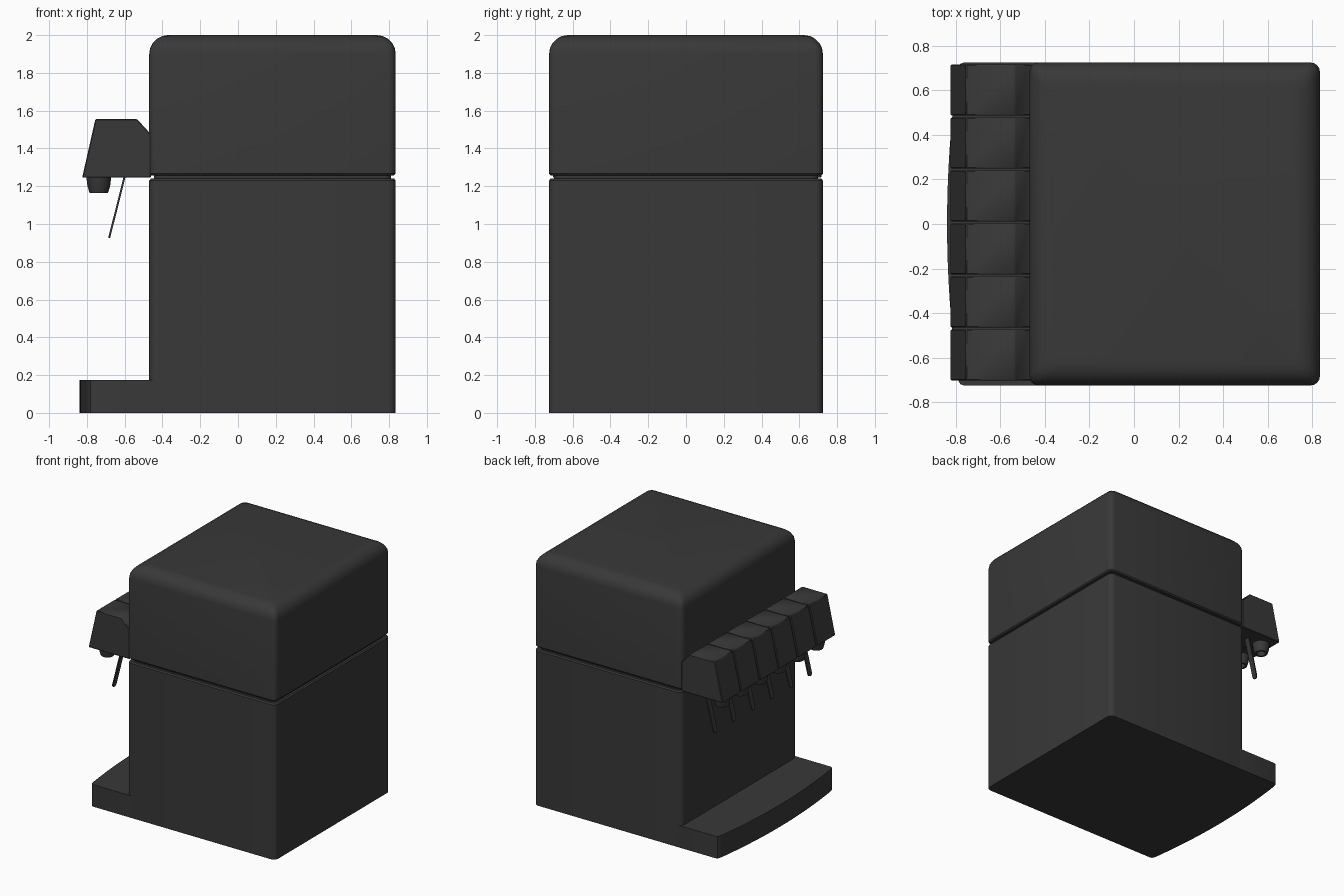
import bpy, bmesh, math
from mathutils import Vector

if "Cube" in bpy.data.objects:
    bpy.data.objects.remove(bpy.data.objects["Cube"])

X0, X1, HY = -0.47, 0.835, 0.725      # cabinet extents


def finish(bm, name, smooth=True):
    bmesh.ops.recalc_face_normals(bm, faces=bm.faces)
    me = bpy.data.meshes.new(name)
    bm.to_mesh(me)
    bm.free()
    ob = bpy.data.objects.new(name, me)
    bpy.context.collection.objects.link(ob)
    m = bpy.data.materials.get("charcoal") or bpy.data.materials.new("charcoal")
    m.diffuse_color = (0.04, 0.04, 0.04, 1)
    m.use_nodes = True
    m.node_tree.nodes["Principled BSDF"].inputs["Base Color"].default_value = m.diffuse_color
    me.materials.append(m)
    if smooth:
        bpy.ops.object.select_all(action='DESELECT')
        ob.select_set(True)
        bpy.context.view_layer.objects.active = ob
        bpy.ops.object.shade_smooth_by_angle(angle=math.radians(35))
    return ob


def loft(name, rings):
    """Skin a list of equal-length point rings and cap both ends."""
    bm = bmesh.new()
    vs = [[bm.verts.new(p) for p in r] for r in rings]
    n = len(vs[0])
    for a, b in zip(vs, vs[1:]):
        for i in range(n):
            j = (i + 1) % n
            bm.faces.new((a[i], a[j], b[j], b[i]))
    bm.faces.new(vs[0])
    bm.faces.new(vs[-1])
    return finish(bm, name)


def rounded_rect(inset, z, r=0.04, seg=4):
    """Cabinet outline with rounded corners, shrunk by inset."""
    x0, x1, hy = X0 + inset, X1 - inset, HY - inset
    pts = []
    corners = [(x1 - r, hy - r), (x0 + r, hy - r), (x0 + r, r - hy), (x1 - r, r - hy)]
    for k, (cx, cy) in enumerate(corners):
        for i in range(seg + 1):
            a = math.pi / 2 * (k + i / seg)
            pts.append((cx + r * math.cos(a), cy + r * math.sin(a), z))
    return pts


def prism(name, pts, vec, bevel=0.0):
    bm = bmesh.new()
    f = bm.faces.new([bm.verts.new(p) for p in pts])
    ext = bmesh.ops.extrude_face_region(bm, geom=[f], use_keep_orig=True)
    verts = [v for v in ext["geom"] if isinstance(v, bmesh.types.BMVert)]
    bmesh.ops.translate(bm, verts=verts, vec=Vector(vec))
    bmesh.ops.recalc_face_normals(bm, faces=bm.faces)
    if bevel:
        bmesh.ops.bevel(bm, geom=list(bm.edges), offset=bevel, segments=1, affect='EDGES')
    return finish(bm, name)


def circle(cx, cy, r, z, n=16):
    return [(cx + r * math.cos(2 * math.pi * i / n),
             cy + r * math.sin(2 * math.pi * i / n), z) for i in range(n)]


# lower cabinet, recessed seam and rounded lid
loft("lower_cabinet", [rounded_rect(0, 0), rounded_rect(0, 1.23), rounded_rect(0.008, 1.24)])
loft("seam", [rounded_rect(0.025, 1.235), rounded_rect(0.025, 1.265)])
R, N = 0.1, 5
lid = [rounded_rect(0.008, 1.258), rounded_rect(0, 1.267)]
for i in range(N + 1):
    a = math.pi / 2 * i / N
    lid.append(rounded_rect(R * (1 - math.cos(a)), 2 - R + R * math.sin(a)))
loft("lid", lid)

# drip tray base with a bowed front
half = [(-0.43, HY), (-0.765, HY), (-0.78, 0.72), (-0.788, 0.708)]
bow = [(-0.84 + 0.1 * y * y, y) for y in [0.68 - 0.085 * k for k in range(17)]]
outline = half + bow + [(x, -y) for x, y in reversed(half)]
prism("drip_tray", [(x, y, 0) for x, y in outline], (0, 0, 0.175))

# six dispensing heads, each with a nozzle and lever
PITCH, W = 0.238, 0.23
profile = [(-0.46, 1.245), (-0.825, 1.245), (-0.755, 1.556), (-0.535, 1.556),
           (-0.47, 1.485), (-0.46, 1.485)]
for k in range(6):
    y = 0.007 + (k - 2.5) * PITCH
    prism(f"dispenser_head_{k+1}", [(x, y - W / 2, z) for x, z in profile],
          (0, W, 0), 0.005)
    nx = -0.737
    loft(f"nozzle_{k+1}", [circle(nx, y, 0.066, 1.25), circle(nx, y, 0.060, 1.2),
                           circle(nx, y, 0.049, 1.165), circle(nx, y, 0.034, 1.165),
                           circle(nx, y, 0.034, 1.215)])
    # lever: flat slanted strip with a rounded tip
    top, tip = Vector((-0.594, y, 1.255)), Vector((-0.677, y, 0.925))
    d = (tip - top).normalized()
    w = 0.022
    strip = [top + Vector((0, -w, 0))]
    for i in range(7):
        a = math.pi * i / 6
        strip.append(tip - d * w * (1 - math.sin(a)) + Vector((0, -w * math.cos(a), 0)))
    strip.append(top + Vector((0, w, 0)))
    prism(f"lever_{k+1}", strip, (-0.01, 0, 0.0025))
